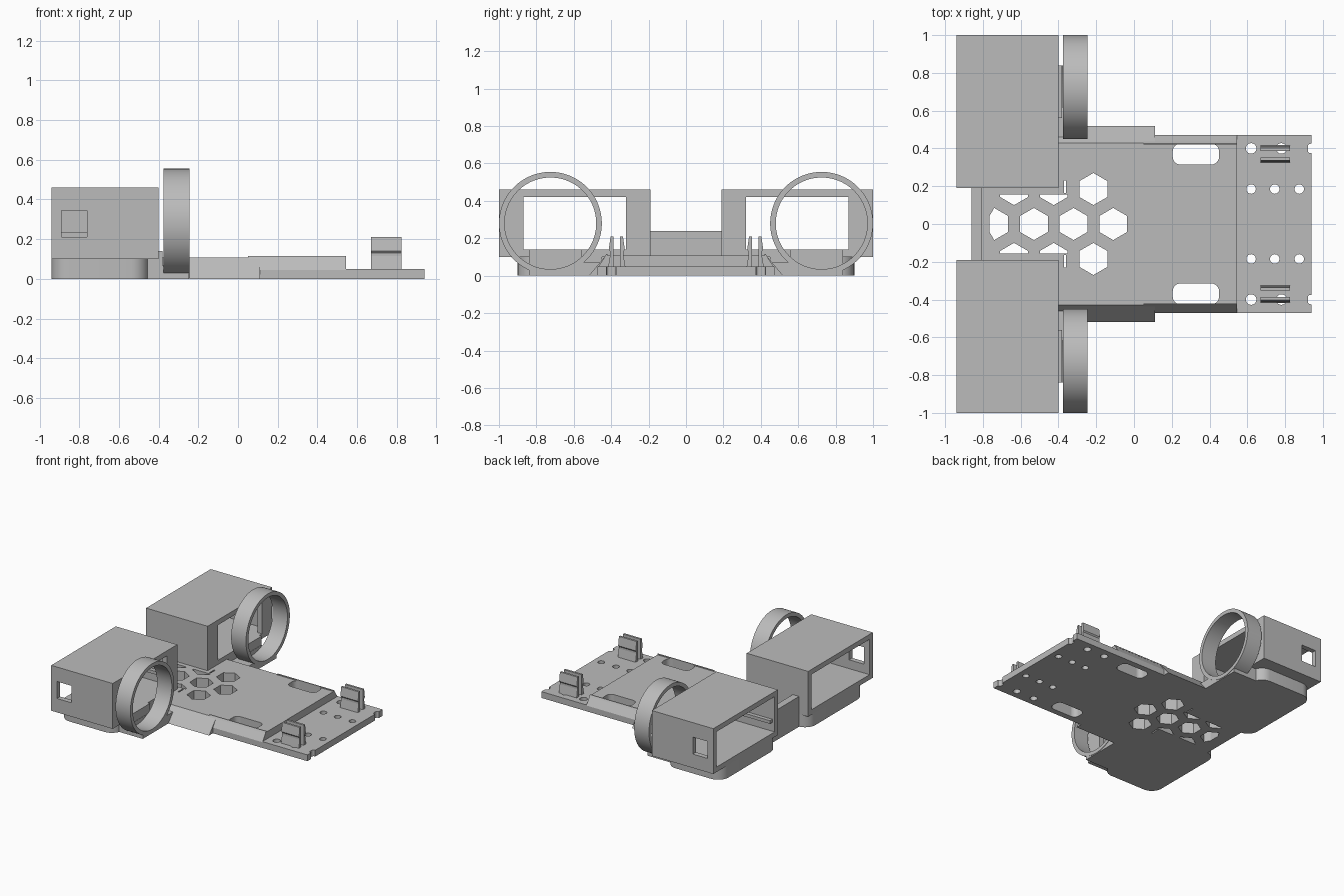
import bpy, bmesh, math
from mathutils import Vector

cube = bpy.data.objects.get("Cube")
if cube:
    bpy.data.objects.remove(cube, do_unlink=True)

GREY = bpy.data.materials.new("plain_grey")
GREY.use_nodes = True
GREY.diffuse_color = (0.5, 0.5, 0.5, 1)
GREY.node_tree.nodes["Principled BSDF"].inputs["Base Color"].default_value = (0.5, 0.5, 0.5, 1)


def prism(name, outlines, axis, lo, hi):
    """Extrude closed 2D outlines along an axis: x takes (y, z), z takes (x, y)."""
    bm = bmesh.new()
    for pts in outlines:
        place = (lambda p, h: (h, p[0], p[1])) if axis == "x" else \
                (lambda p, h: (p[0], h, p[1])) if axis == "y" else (lambda p, h: (p[0], p[1], h))
        low = [bm.verts.new(place(p, lo)) for p in pts]
        high = [bm.verts.new(place(p, hi)) for p in pts]
        bm.faces.new(low)
        bm.faces.new(high)
        n = len(pts)
        for i in range(n):
            j = (i + 1) % n
            bm.faces.new((low[i], low[j], high[j], high[i]))
    bmesh.ops.recalc_face_normals(bm, faces=bm.faces)
    mesh = bpy.data.meshes.new(name)
    bm.to_mesh(mesh)
    bm.free()
    mesh.materials.append(GREY)
    obj = bpy.data.objects.new(name, mesh)
    bpy.context.collection.objects.link(obj)
    return obj


def rect(a0, a1, b0, b1):
    return [(a0, b0), (a1, b0), (a1, b1), (a0, b1)]


def circle(cx, cy, r, n=24, start=0.0):
    return [(cx + r * math.cos(start + math.tau * i / n),
             cy + r * math.sin(start + math.tau * i / n)) for i in range(n)]


def rounded(a0, a1, b0, b1, r, n=8):
    corners = [(a1 - r, b1 - r), (a0 + r, b1 - r), (a0 + r, b0 + r), (a1 - r, b0 + r)]
    return [(cx + r * math.cos(math.pi / 2 * (k + i / n)), cy + r * math.sin(math.pi / 2 * (k + i / n)))
            for k, (cx, cy) in enumerate(corners) for i in range(n + 1)]


def flip(pts, s):
    return [(a, b * s) for a, b in pts]


def activate(obj):
    bpy.ops.object.select_all(action="DESELECT")
    obj.select_set(True)
    bpy.context.view_layer.objects.active = obj


def cut(obj, *cutters):
    activate(obj)
    for cutter in cutters:
        mod = obj.modifiers.new("cut", "BOOLEAN")
        mod.operation = "DIFFERENCE"
        mod.solver = "EXACT"
        mod.object = cutter
        bpy.ops.object.modifier_apply(modifier=mod.name)


def smooth(obj):
    activate(obj)
    bpy.ops.object.shade_smooth_by_angle(angle=math.radians(30))


helpers = []


def cutter(*args):
    obj = prism(*args)
    obj.hide_render = True
    helpers.append(obj)
    return obj


# Honeycomb vents, limited to the strip between the two housings
vents = []
pitch, row = 0.21, 0.185
centres = [(-0.11 - pitch * i, 0) for i in range(4)]
centres += [(-0.215 - pitch * i, s * row) for i in range(3) for s in (1, -1)]
for cx, cy in centres:
    limit = 0.155 if cx < -0.36 else 1
    hexagon = circle(cx, cy, 0.085, 6, math.pi / 2)
    vents.append([(max(x, -0.765), max(-limit, min(limit, y))) for x, y in hexagon])
for s in (1, -1):
    vents.append(flip(rect(-0.37, -0.36, 0.165, 0.23), s))
vent_cutter = cutter("vent_cutter", vents, "z", -0.1, 0.3)

# Cable slots and screw holes
slots = [flip(rounded(0.205, 0.45, 0.315, 0.425, 0.04), s) for s in (1, -1)]
slot_cutter = cutter("slot_cutter", slots, "z", -0.1, 0.3)
holes = []
for s in (1, -1):
    holes += [circle(x, s * 0.185, 0.025) for x in (0.62, 0.745, 0.875)]
    holes += [circle(x, s * 0.4, 0.028) for x in (0.62, 0.78)]
    holes.append(flip(rounded(0.92, 0.99, 0.375, 0.425, 0.015), s))
hole_cutter = cutter("hole_cutter", holes, "z", -0.1, 0.3)

# Clearance through the two rings
RING_Y, RING_Z = 0.725, 0.28
bores = [cutter("bore_cutter", [circle(s * RING_Y, RING_Z, 0.245, 96)], "x", -0.378, -0.1)
         for s in (1, -1)]

# Deck: bevelled rear and middle slabs, then the thin front plate
TOP = 0.107
rear_deck = prism("rear_deck", [[(-0.52, 0), (0.52, 0), (0.43, TOP), (-0.43, TOP)]], "x", -0.86, 0.11)
cut(rear_deck, vent_cutter, *bores)
middle_deck = prism("middle_deck", [[(-0.472, 0), (0.472, 0), (0.472, 0.045), (0.43, TOP),
                                     (-0.43, TOP), (-0.472, 0.045)]], "x", 0.11, 0.545)
cut(middle_deck, slot_cutter)
end_plate = prism("end_plate", [rect(0.545, 0.94, -0.472, 0.472)], "z", 0, 0.05)
cut(end_plate, hole_cutter)

# Wall joining the housings at the rear
prism("cross_wall", [rect(-0.86, -0.805, -0.2, 0.2)], "z", 0, 0.24)

for s, side in ((1, "back"), (-1, "front")):
    # Raised lip along the deck edge
    lip = [(0.42, 0.1), (0.436, 0.1), (0.427, 0.115), (0.42, 0.115)]
    prism(side + "_deck_lip", [[(y * s, z) for y, z in lip]], "x", 0.05, 0.545)

    # Rounded foot under the housing
    foot = prism(side + "_foot", [flip(rounded(-0.94, -0.45, 0.19, 0.9, 0.09), s)], "z", 0, 0.11)
    smooth(foot)

    # Open box housing with a narrower window at its inner end
    housing = prism(side + "_housing", [flip(rect(-0.94, -0.4, 0.19, 1), s)], "z", 0.1, 0.46)
    cavity = cutter("cavity_cutter", [flip(rect(-1.1, -0.44, 0.23, 0.96), s)], "z", 0.14, 0.42)
    window = cutter("window_cutter", [flip(rect(-0.6, -0.3, 0.32, 0.87), s)], "z", 0.14, 0.42)
    port = cutter("port_cutter", [flip(rect(-0.89, -0.76, 0.9, 1.1), s)], "z", 0.21, 0.345)
    cut(housing, cavity, window, port)

    # Ledge inside the housing and sill in front of its window
    prism(side + "_inner_ledge", [flip(rect(-0.92, -0.44, 0.225, 0.26), s)], "z", 0.21, 0.235)
    prism(side + "_sill", [flip(rect(-0.402, -0.38, 0.56, 0.84), s)], "z", 0.05, 0.14)

    # Tab carrying the ring
    tab = prism(side + "_ring_tab", [flip(rect(-0.46, -0.248, 0.45, 0.84), s)], "z", 0, 0.07)
    cut(tab, *bores)
    prism(side + "_tab_riser", [flip(rect(-0.46, -0.4, 0.45, 0.84), s)], "z", 0, 0.105)

    # Ring
    ring = prism(side + "_ring", [circle(s * RING_Y, RING_Z, 0.275, 96)], "x", -0.375, -0.245)
    inside = cutter("ring_cutter", [circle(s * RING_Y, RING_Z, 0.245, 96)], "x", -0.5, -0.1)
    cut(ring, inside)
    smooth(ring)

    # Spring clip: two prongs with thicker roots and small hooks
    for y, out in ((0.345, -1), (0.395, 1)):
        prong = [(-0.008, 0.04), (-0.008, 0.21), (0.008, 0.21), (0.018, 0.14), (0.01, 0.13),
                 (0.01, 0.115), (0.022, 0.04)]
        prism(side + "_clip_prong", [[(s * (y + out * a), z) for a, z in prong]], "x", 0.67, 0.825)

for obj in helpers:
    bpy.data.objects.remove(obj, do_unlink=True)
